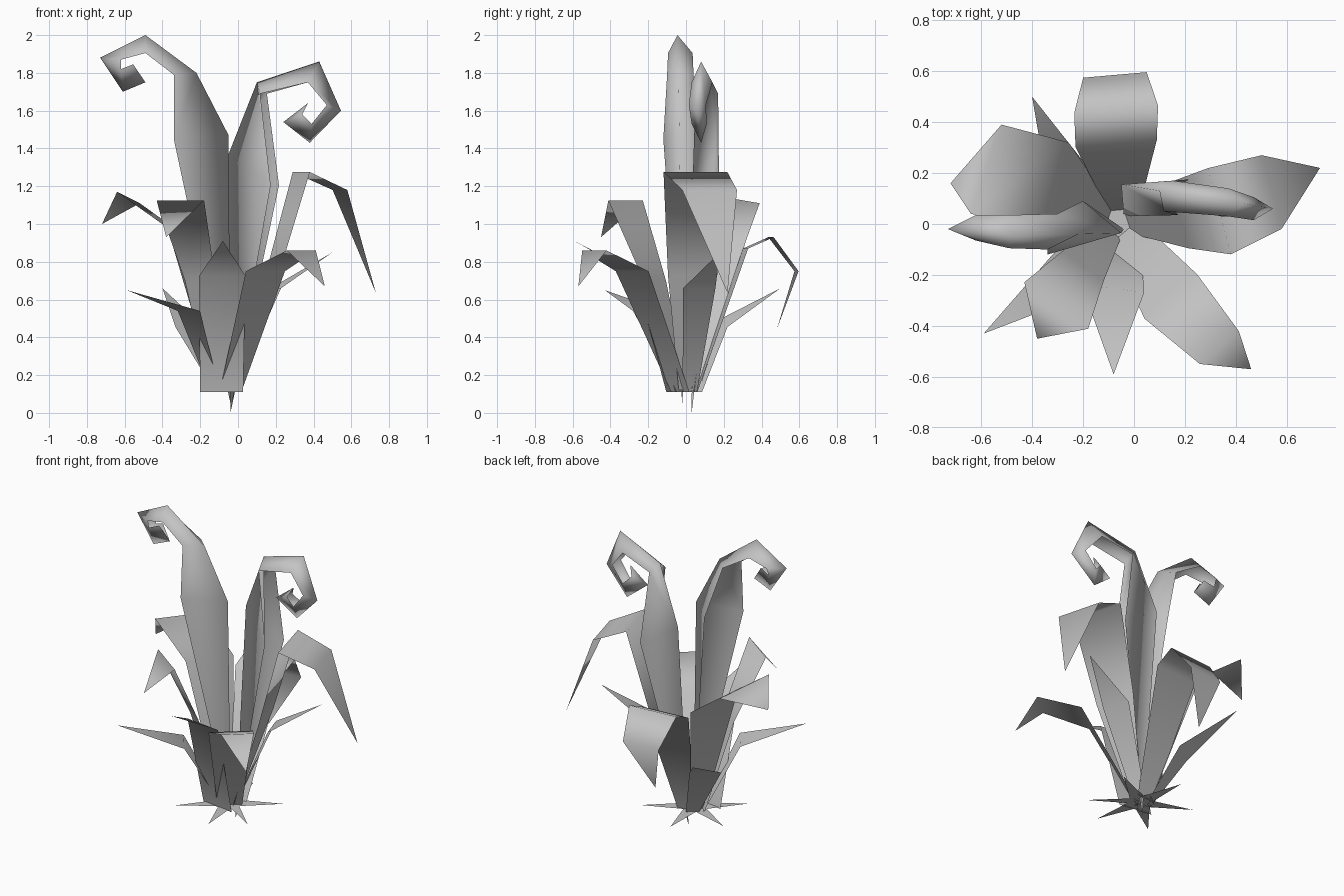
import bpy, bmesh, math
from mathutils import Vector

cube = bpy.data.objects.get("Cube")
if cube:
    bpy.data.objects.remove(cube, do_unlink=True)

GREY = (0.55, 0.55, 0.55, 1)
grey = bpy.data.materials.new("leaf_grey")
grey.use_nodes = True
grey.diffuse_color = GREY
grey.node_tree.nodes["Principled BSDF"].inputs["Base Color"].default_value = GREY


def finish(name, bm):
    bmesh.ops.remove_doubles(bm, verts=bm.verts, dist=0.0005)
    bmesh.ops.recalc_face_normals(bm, faces=bm.faces)
    mesh = bpy.data.meshes.new(name)
    bm.to_mesh(mesh)
    bm.free()
    mesh.materials.append(grey)
    mesh.shade_smooth()
    obj = bpy.data.objects.new(name, mesh)
    bpy.context.collection.objects.link(obj)


def skin(name, rows):
    """Join equal rows of points into one sheet; coincident tip points merge."""
    bm = bmesh.new()
    grid = [[bm.verts.new(p) for p in row] for row in rows]
    for low, high in zip(grid, grid[1:]):
        for i in range(len(low) - 1):
            bm.faces.new((low[i], low[i + 1], high[i + 1], high[i]))
    finish(name, bm)


def blade(name, heading, stations):
    """Flat leaf: stations are centre x, y, z, half width and optional edge tilt."""
    a = math.radians(heading)
    rows = []
    for x, y, z, w, *tilt in stations:
        c = Vector((x, y, z))
        side = Vector((math.sin(a) * w, -math.cos(a) * w, sum(tilt)))
        rows.append((c + side, c - side))
    skin(name, rows)


def curl(name, stations):
    """Folded leaf: stations are spine, mid rim, half width and rim skew."""
    rows = []
    for spine, (x, y, z), w, skew in stations:
        rows.append(((x - skew, y - w, z), spine, (x + skew, y + w, z)))
    skin(name, rows)


# Broad arching leaves
blade("left_arching_leaf", 15, [
    (-.02, 0, .12, .04), (.18, .035, .73, .135), (.335, .05, 1.275, .175),
    (.54, .125, 1.18, .15), (.73, .22, .635, 0)])
blade("front_left_leaf", -50, [
    (-.04, -.03, .11, .075), (.145, -.285, .75, .135),
    (.335, -.485, .86, .1), (.46, -.57, .67, 0)])
blade("front_leaf", 263, [
    (-.087, -.09, .11, .115), (-.083, -.253, .725, .124), (-.08, -.59, .91, 0)])
blade("front_right_leaf", 234, [
    (-.1, -.02, .11, .06), (-.2, -.165, .7, .1),
    (-.305, -.32, 1.125, .155), (-.38, -.45, .93, 0)])
blade("right_arching_leaf", 161, [
    (-.1, .02, .11, .05), (-.315, .15, .95, .18, -.03),
    (-.58, .215, 1.14, .185, -.03), (-.72, .16, 1, 0)])
blade("back_leaf", 95, [
    (-.04, .055, .11, .06), (-.07, .315, .87, .16), (-.07, .45, .93, .165),
    (-.075, .585, .75, .125), (-.11, .48, .44, 0)])

# Narrow pointed leaves
blade("front_right_spike", 216, [
    (-.12, -.01, .11, .04), (-.26, -.2, .54, .1), (-.59, -.43, .65, 0)])
blade("back_right_spike", 128, [
    (-.09, .06, .11, .04), (-.255, .16, .455, .097), (-.4, .5, .66, 0)])
blade("left_spike", 18, [
    (-.03, .02, .11, .04), (.2, .07, .66, .09), (.5, .18, .85, 0)])

# Tall folded leaves with rolled ends
curl("tall_curled_leaf", [
    ((-.04, -.02, .05), (-.04, -.02, .05), 0, 0),
    ((-.05, -.035, 1.47), (-.27, -.015, 1.45), .105, .07),
    ((-.22, -.04, 1.8), (-.32, -.03, 1.79), .07, .02),
    ((-.49, -.045, 2), (-.49, -.03, 1.905), .065, 0),
    ((-.73, -.02, 1.88), (-.62, -.015, 1.87), .05, 0),
    ((-.61, -.02, 1.7), (-.62, -.02, 1.82), .035, 0),
    ((-.49, -.02, 1.75), (-.555, -.02, 1.845), .02, 0)])
curl("short_curled_leaf", [
    ((-.04, .03, 0), (-.04, .03, 0), 0, 0),
    ((-.05, .155, 1.37), (.195, .105, 1.205), .07, .022),
    ((.1, .13, 1.75), (.135, .11, 1.69), .06, .018),
    ((.43, .08, 1.86), (.37, .085, 1.75), .055, 0),
    ((.545, .06, 1.6), (.47, .06, 1.63), .045, 0),
    ((.38, .08, 1.43), (.39, .07, 1.53), .04, 0),
    ((.24, .06, 1.54), (.34, .06, 1.58), .03, 0),
    ((.37, .06, 1.64), (.37, .06, 1.64), 0, 0)])

# Flat star of ground leaves around the foot
bm = bmesh.new()
centre = Vector((-.06, -.01, .115))


def spoke(angle, radius):
    a = math.radians(angle)
    return bm.verts.new(centre + Vector((math.cos(a), math.sin(a), 0)) * radius)


hub = bm.verts.new(centre)
headings = [-35, 32, 98, 156, 222, 283]
tips = [spoke(h, .33) for h in headings]
notches = [spoke(h + 31, .08) for h in headings]
for i, tip in enumerate(tips):
    bm.faces.new((hub, notches[i - 1], tip, notches[i]))
finish("foot_star", bm)
